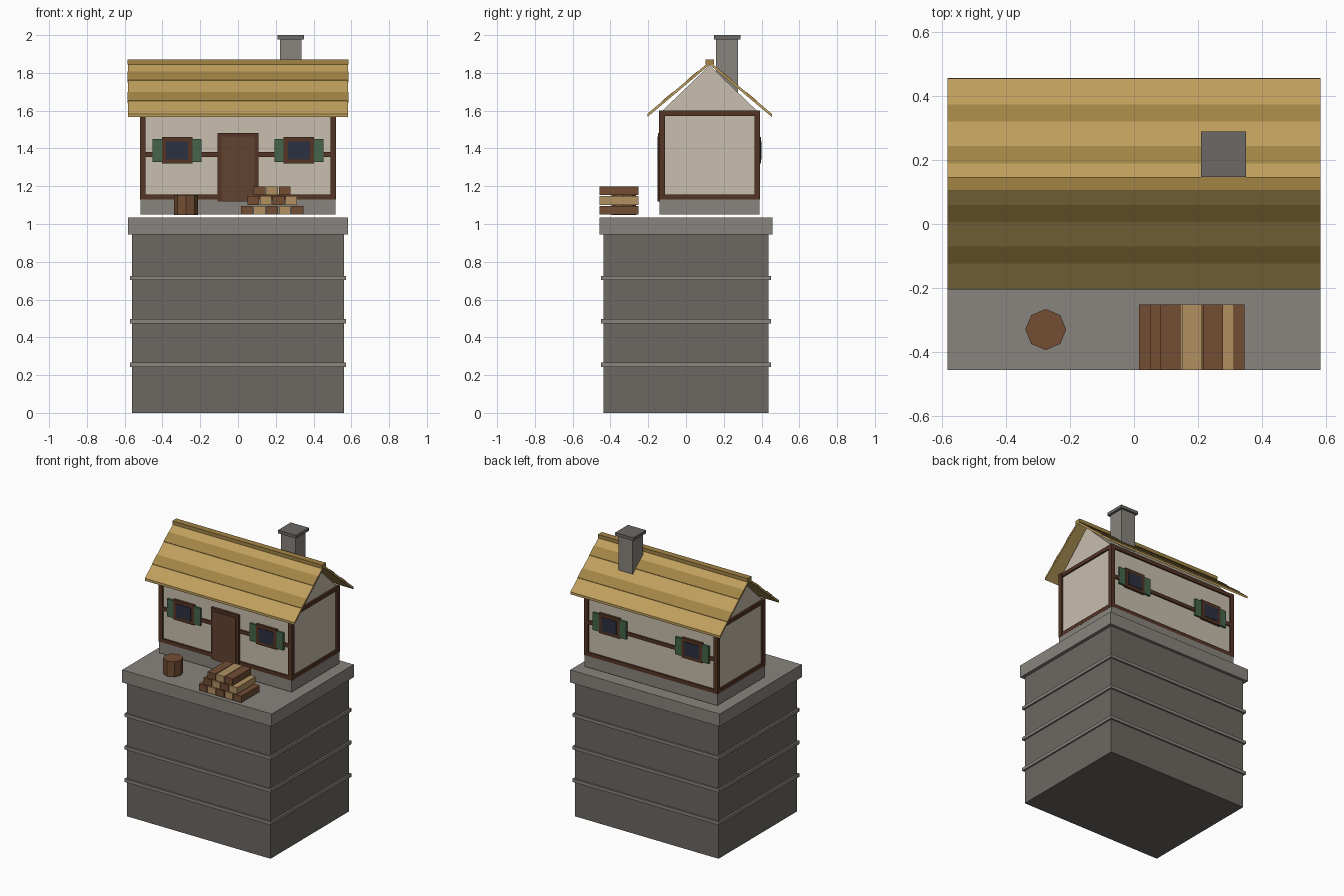
import bpy, math

if "Cube" in bpy.data.objects:
    bpy.data.objects.remove(bpy.data.objects["Cube"])

def material(name, r, g, b):
    m = bpy.data.materials.new(name)
    m.diffuse_color = (r, g, b, 1)
    m.use_nodes = True
    m.node_tree.nodes["Principled BSDF"].inputs["Base Color"].default_value = m.diffuse_color
    return m

STONE = material("dark_stone", 0.15, 0.135, 0.12)
TRIM = material("light_stone", 0.25, 0.23, 0.205)
CHIM = material("chimney_stone", 0.15, 0.14, 0.13)
PLASTER = material("plaster", 0.58, 0.52, 0.42)
TIMBER = material("timber", 0.09, 0.035, 0.018)
DOOR = material("door_wood", 0.12, 0.055, 0.028)
GLASS = material("glass", 0.025, 0.03, 0.05)
GREEN = material("shutter_green", 0.06, 0.13, 0.07)
THATCH = material("thatch", 0.52, 0.35, 0.11)
THATCH_DARK = material("dark_thatch", 0.36, 0.23, 0.06)
BARK = material("bark", 0.17, 0.075, 0.034)
CUT = material("cut_wood", 0.44, 0.28, 0.12)

def mesh(name, verts, faces, mat):
    me = bpy.data.meshes.new(name)
    me.from_pydata(verts, [], faces)
    me.materials.append(mat)
    ob = bpy.data.objects.new(name, me)
    bpy.context.collection.objects.link(ob)
    return ob

def extrude_x(name, profile, x0, x1, mat):
    """Counter-clockwise (y, z) profile, seen from +x, extruded along x."""
    n = len(profile)
    verts = [(x0, y, z) for y, z in profile] + [(x1, y, z) for y, z in profile]
    faces = [tuple(range(n))[::-1], tuple(range(n, 2 * n))]
    faces += [(i, (i + 1) % n, n + (i + 1) % n, n + i) for i in range(n)]
    return mesh(name, verts, faces, mat)

def box(name, x0, x1, y0, y1, z0, z1, mat):
    y0, y1 = sorted((y0, y1))
    return extrude_x(name, [(y0, z0), (y1, z0), (y1, z1), (y0, z1)], x0, x1, mat)

# Stone pedestal
box("pedestal", -0.56, 0.56, -0.437, 0.437, 0, 0.945, STONE)
for z in (0.255, 0.485, 0.715):
    box("pedestal_band", -0.572, 0.572, -0.449, 0.449, z - 0.011, z + 0.011, TRIM)
box("pedestal_cap", -0.583, 0.583, -0.457, 0.457, 0.945, 1.034, TRIM)

# House body, centred on y = CY
CY = 0.125
box("foundation", -0.517, 0.517, CY - 0.265, CY + 0.265, 1.05, 1.13, TRIM)
box("walls", -0.507, 0.507, CY - 0.255, CY + 0.255, 1.13, 1.6, PLASTER)
extrude_x("gable", [(CY - 0.25, 1.6), (CY + 0.25, 1.6), (CY, 1.84)], -0.505, 0.505, PLASTER)

# Timber frame
for s in (-1, 1):
    wall, out = CY + s * 0.237, CY + s * 0.267
    for x0, x1 in ((-0.52, -0.49), (0.49, 0.52)):
        box("corner_post", x0, x1, wall, out, 1.13, 1.6, TIMBER)
    for name, z0, z1 in (("sill", 1.13, 1.157), ("mid_rail", 1.355, 1.38), ("top_plate", 1.573, 1.6)):
        box(name + "_beam", -0.49, 0.49, wall, out - s * 0.002, z0, z1, TIMBER)
    xa, xb = sorted((s * 0.49, s * 0.518))
    for name, z0, z1 in (("side_sill", 1.13, 1.157), ("side_plate", 1.573, 1.6)):
        box(name + "_beam", xa, xb, CY - 0.237, CY + 0.237, z0, z1, TIMBER)

# Windows with shutters, front and back
for s in (-1, 1):
    y = CY + s * 0.25
    for x in (-0.322, 0.322):
        box("window_frame", x - 0.08, x + 0.08, y, y + s * 0.022, 1.32, 1.46, TIMBER)
        box("window_pane", x - 0.058, x + 0.058, y, y + s * 0.025, 1.342, 1.437, GLASS)
        for t in (-1, 1):
            c = x + t * 0.103
            box("shutter", c - 0.027, c + 0.027, y, y + s * 0.019, 1.327, 1.45, GREEN)

# Door
box("door_frame", -0.108, 0.108, CY - 0.272, CY - 0.25, 1.12, 1.483, TIMBER)
box("door", -0.088, 0.088, CY - 0.276, CY - 0.25, 1.12, 1.462, DOOR)

# Roof slopes with darker thatch courses and ridge
SLOPE = (1.86 - 1.583) / 0.33
for s in (-1, 1):
    def strip(name, d0, d1, low, high, half, mat):
        p = [(CY + s * d0, 1.86 - SLOPE * d0 + low), (CY + s * d1, 1.86 - SLOPE * d1 + low),
             (CY + s * d1, 1.86 - SLOPE * d1 + high), (CY + s * d0, 1.86 - SLOPE * d0 + high)]
        extrude_x(name, p if s > 0 else p[::-1], -half, half, mat)
    strip("roof_slope", 0, 0.33, -0.017, 0, 0.583, THATCH)
    for d in (0.065, 0.195):
        strip("thatch_course", d, d + 0.054, -0.01, 0.003, 0.584, THATCH_DARK)
box("ridge_cap", -0.584, 0.584, CY - 0.022, CY + 0.022, 1.845, 1.87, THATCH_DARK)

# Chimney
box("chimney", 0.223, 0.335, 0.16, 0.275, 1.62, 1.98, TRIM)
box("chimney_cap", 0.209, 0.35, 0.147, 0.289, 1.978, 2.0, CHIM)

# Log pile: rows of five, four and three squared logs
for row, count in enumerate((5, 4, 3)):
    for i in range(count):
        x = 0.181 + (i - (count - 1) / 2) * 0.067
        z = 1.05 + row * 0.0515
        box("log", x - 0.031, x + 0.031, -0.457, -0.252, z, z + 0.046, CUT if i % 2 else BARK)

# Chopping stump
bpy.ops.mesh.primitive_cylinder_add(vertices=8, radius=0.064, depth=0.107,
                                    location=(-0.276, -0.33, 1.1))
stump = bpy.context.object
stump.name = "chopping_stump"
stump.data.materials.append(BARK)
